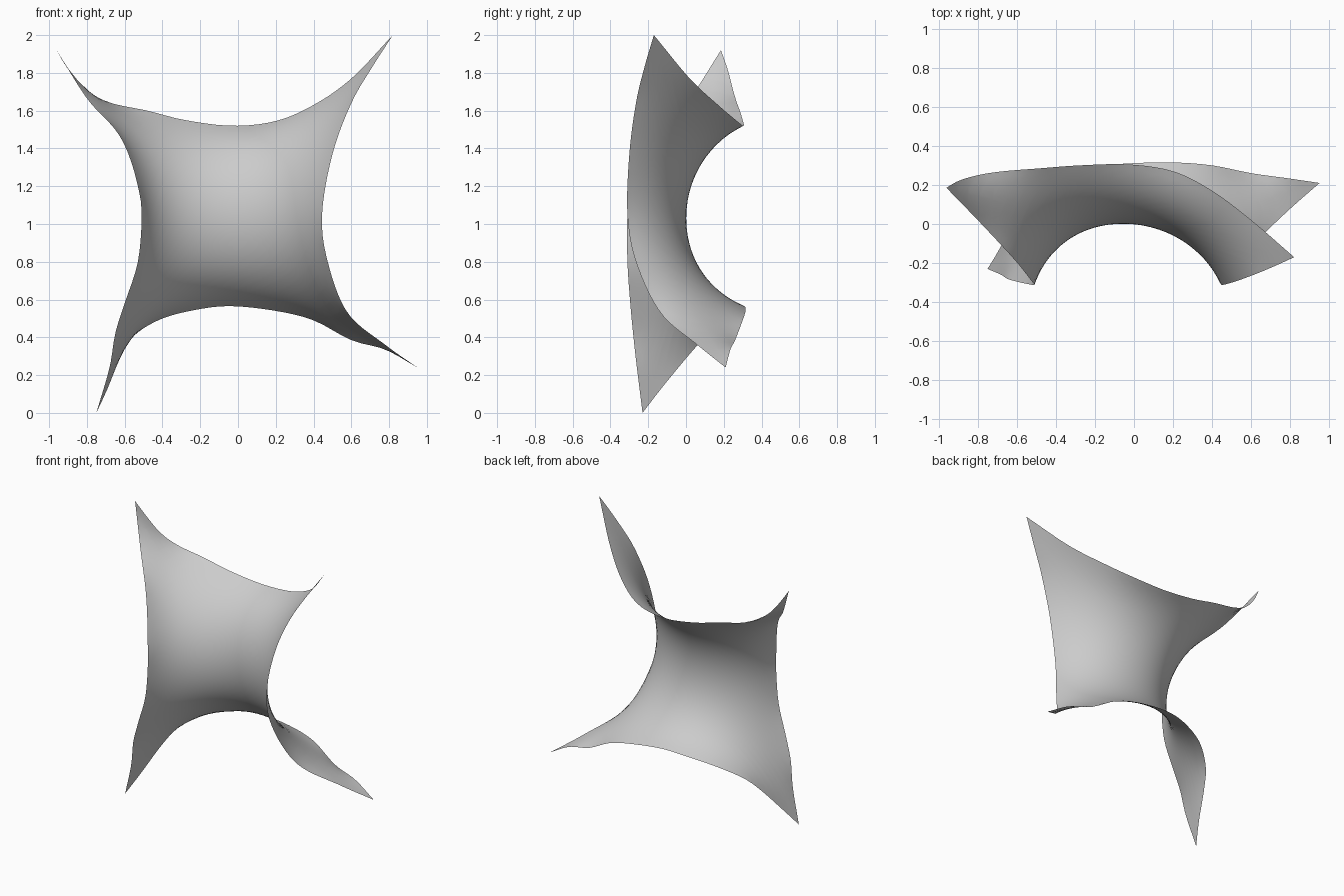
import bpy
from mathutils import Vector

if "Cube" in bpy.data.objects:
    bpy.data.objects.remove(bpy.data.objects["Cube"])

N = 40  # grid cells per side

# The four edge curves of the stretched sheet
top = [(-.96, .185, 1.92), (-.9, .22, 1.82), (-.8, .25, 1.705), (-.67, .27, 1.64), (-.48, .285, 1.6),
       (-.28, .30, 1.55), (-.03, .305, 1.52), (.2, .27, 1.545), (.4, .17, 1.63), (.6, .02, 1.77), (.82, -.17, 2)]
bottom = [(-.75, -.23, 0), (-.69, -.13, .13), (-.62, .01, .3), (-.55, .11, .41), (-.4, .22, .5), (-.2, .29, .55),
          (-.03, .31, .565), (.2, .315, .54), (.4, .30, .49), (.6, .26, .385), (.78, .235, .335), (.95, .21, .24)]
left = [(-.75, -.23, 0), (-.68, -.26, .24), (-.65, -.28, .42), (-.6, -.295, .58), (-.53, -.31, .8), (-.51, -.31, 1.05),
        (-.53, -.285, 1.2), (-.58, -.22, 1.37), (-.65, -.14, 1.5), (-.8, .02, 1.665), (-.96, .185, 1.92)]
right = [(.95, .21, .24), (.78, .06, .36), (.58, -.135, .53), (.475, -.265, .8), (.445, -.31, 1.05),
         (.5, -.30, 1.37), (.6, -.265, 1.64), (.71, -.22, 1.83), (.82, -.17, 2)]


def resample(points):
    """Smooth curve through the points, evenly spaced into N steps."""
    p = [Vector(q) for q in points]
    p = [2 * p[0] - p[1]] + p + [2 * p[-1] - p[-2]]
    fine = []
    for a, b, c, d in zip(p, p[1:], p[2:], p[3:]):
        for k in range(16):
            t = k / 16
            fine.append(.5 * (2 * b + (c - a) * t + (2 * a - 5 * b + 4 * c - d) * t * t
                              + (3 * b - a - 3 * c + d) * t ** 3))
    fine.append(p[-2])
    lengths = [0]
    for a, b in zip(fine, fine[1:]):
        lengths.append(lengths[-1] + (b - a).length)
    out, j = [], 0
    for i in range(N + 1):
        s = lengths[-1] * i / N
        while j < len(fine) - 2 and lengths[j + 1] < s:
            j += 1
        f = (s - lengths[j]) / (lengths[j + 1] - lengths[j])
        out.append(fine[j].lerp(fine[j + 1], min(f, 1)))
    return out


T, B, L, R = map(resample, (top, bottom, left, right))

# Patch spanning the four edges
verts = []
for j in range(N + 1):
    for i in range(N + 1):
        u, v = i / N, j / N
        corners = (B[0].lerp(B[N], u)).lerp(T[0].lerp(T[N], u), v)
        verts.append(B[i].lerp(T[i], v) + L[j].lerp(R[j], u) - corners)

W = N + 1
inner = [j * W + i for j in range(1, N) for i in range(1, N)]
faces = [(k, k + 1, k + 1 + W, k + W) for j in range(N) for k in range(j * W, j * W + N)]

# Even out the sheet, then pull it taut like stretched fabric
for _ in range(150):
    for k in inner:
        verts[k] = (verts[k - 1] + verts[k + 1] + verts[k - W] + verts[k + W]) / 4

tris = []
for n, (a, b, c, d) in enumerate(faces):
    tris += [(a, b, c), (a, c, d)] if (n + n // N) % 2 else [(a, b, d), (b, c, d)]
for _ in range(60):
    total = [Vector() for _ in verts]
    weight = [0.0] * len(verts)
    for t in tris:
        for m in range(3):
            o, a, b = t[m], t[m - 1], t[m - 2]
            e, f = verts[a] - verts[o], verts[b] - verts[o]
            w = min(max(e.dot(f) / (e.cross(f).length + 1e-9), .03), 8)
            total[a] += w * verts[b]
            total[b] += w * verts[a]
            weight[a] += w
            weight[b] += w
    for k in inner:
        verts[k] = total[k] / weight[k]

mesh = bpy.data.meshes.new("stretched_sheet")
mesh.from_pydata(verts, [], faces)
mesh.polygons.foreach_set("use_smooth", [True] * len(faces))
mesh.update()
sheet = bpy.data.objects.new("stretched_sheet", mesh)
bpy.context.collection.objects.link(sheet)
